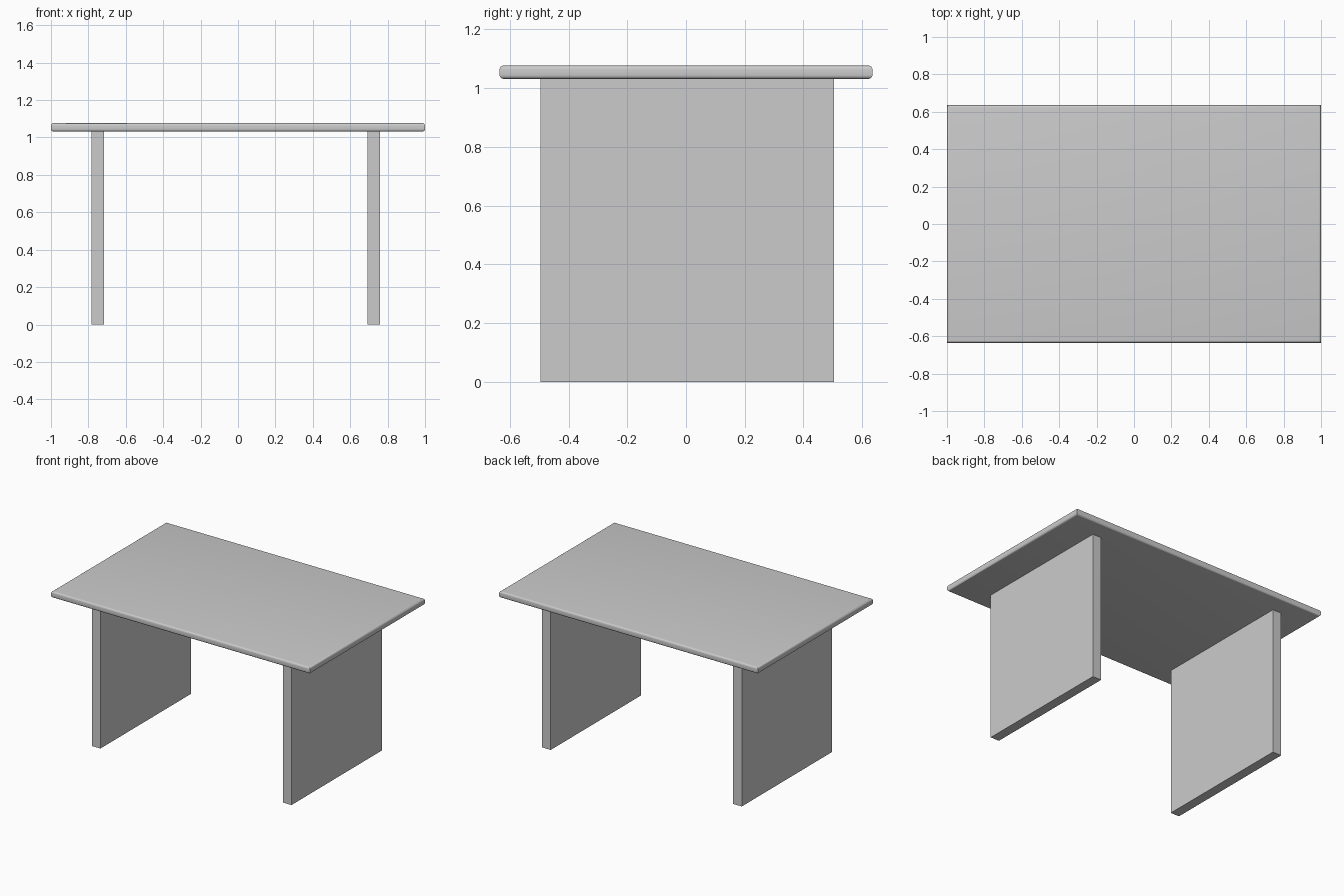
import bpy, bmesh

if "Cube" in bpy.data.objects:
    bpy.data.objects.remove(bpy.data.objects["Cube"])


def box(name, lo, hi, round_rim=0.0):
    """Box between two corners; optionally rounds its upper and lower rims."""
    bm = bmesh.new()
    bmesh.ops.create_cube(bm, size=1)
    for v in bm.verts:
        v.co = [(a + b) / 2 + c * (b - a) for a, b, c in zip(lo, hi, v.co)]
    if round_rim:
        rim = [e for e in bm.edges if abs(e.verts[0].co.z - e.verts[1].co.z) < 1e-5]
        bmesh.ops.bevel(bm, geom=rim, offset=round_rim, segments=4,
                        profile=0.5, affect='EDGES')
    mesh = bpy.data.meshes.new(name)
    bm.to_mesh(mesh)
    bm.free()
    obj = bpy.data.objects.new(name, mesh)
    bpy.context.collection.objects.link(obj)
    return obj


UNDERSIDE, TOP = 1.032, 1.077

# Table top with softened rims and mitred corners
top = box("table_top", (-1, -0.635, UNDERSIDE), (1, 0.635, TOP), 0.013)
bpy.context.view_layer.objects.active = top
top.select_set(True)
bpy.ops.object.shade_smooth_by_angle(angle=0.6)

# Two slab legs, set slightly off centre
for name, x in (("left_leg", -0.784), ("right_leg", 0.693)):
    box(name, (x, -0.495, 0), (x + 0.067, 0.504, UNDERSIDE))
